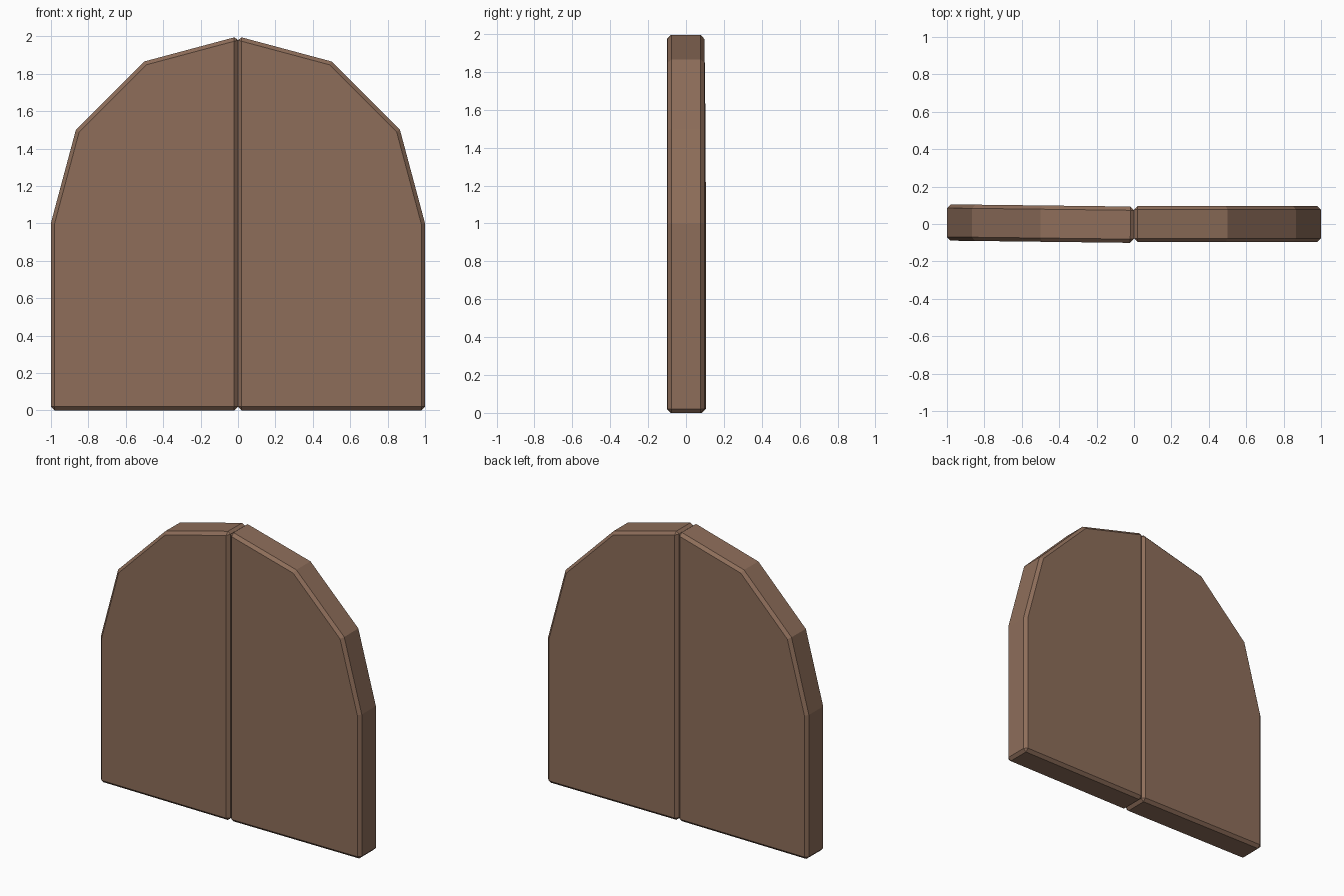
import bpy, bmesh, math

if "Cube" in bpy.data.objects:
    bpy.data.objects.remove(bpy.data.objects["Cube"])

wood = bpy.data.materials.new("brown_wood")
wood.diffuse_color = (0.27, 0.155, 0.102, 1)
wood.use_nodes = True
wood.node_tree.nodes["Principled BSDF"].inputs["Base Color"].default_value = wood.diffuse_color

T = 0.097  # half thickness


def door_leaf(name, side):
    # half-arch outline: straight jamb plus three facets of a unit circle
    pts = [(0, 0), (1, 0)] + [
        (math.cos(math.radians(a)), 1 + math.sin(math.radians(a))) for a in (0, 30, 60, 90)]
    bm = bmesh.new()
    face = bm.faces.new([bm.verts.new((side * x, -T, z)) for x, z in pts])
    ext = bmesh.ops.extrude_face_region(bm, geom=[face])
    for v in ext["geom"]:
        if isinstance(v, bmesh.types.BMVert):
            v.co.y = T
    bmesh.ops.recalc_face_normals(bm, faces=bm.faces)
    # chamfer everything except the shallow arch facets
    edges = [e for e in bm.edges if e.calc_face_angle() > math.radians(35)]
    bmesh.ops.bevel(bm, geom=edges, offset=0.02, segments=1, affect='EDGES')
    me = bpy.data.meshes.new(name)
    bm.to_mesh(me)
    bm.free()
    me.materials.append(wood)
    ob = bpy.data.objects.new(name, me)
    bpy.context.collection.objects.link(ob)
    return ob


right = door_leaf("right_door_leaf", 1)
left = door_leaf("left_door_leaf", -1)
# left leaf stands very slightly ajar
left.rotation_euler.z = math.radians(-0.7)
left.location.y = -0.004
